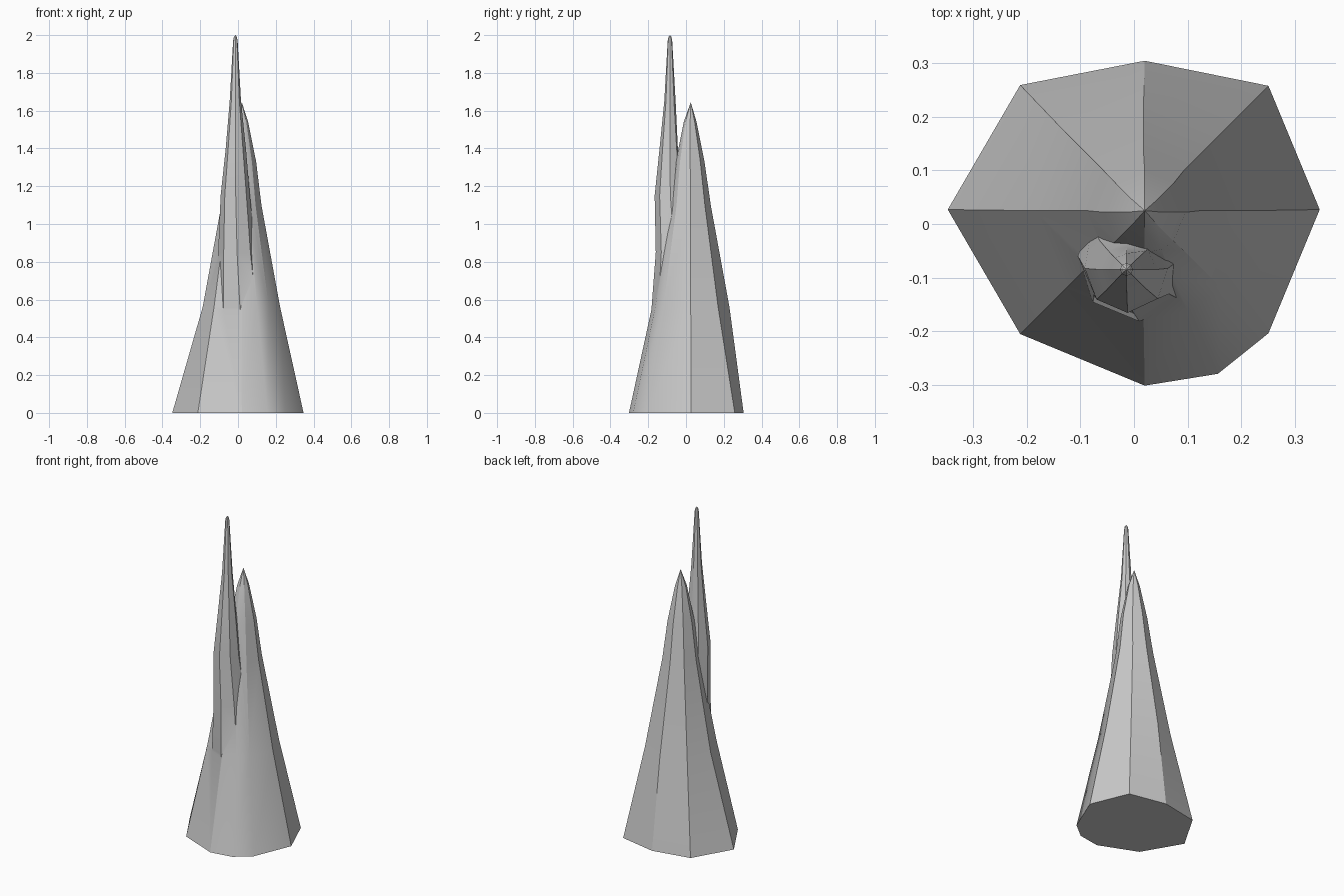
import bpy, math

if "Cube" in bpy.data.objects:
    bpy.data.objects.remove(bpy.data.objects["Cube"])

OCT = [0, 45, 90, 135, 180, 225, 270, 315]


def loft(name, rings, angles, tip):
    """Closed faceted spire: rings are (cx, cy, z, radius or list of radii)."""
    verts, faces, n = [], [], len(angles)
    for cx, cy, z, r in rings:
        radii = r if isinstance(r, list) else [r] * n
        for a, rad in zip(angles, radii):
            t = math.radians(a)
            verts.append((cx + rad * math.cos(t), cy + rad * math.sin(t), z))
    verts.append(tip)
    faces.append(list(range(n))[::-1])
    for k in range(len(rings) - 1):
        for i in range(n):
            j = (i + 1) % n
            faces.append((k * n + i, k * n + j, (k + 1) * n + j, (k + 1) * n + i))
    top = (len(rings) - 1) * n
    for i in range(n):
        faces.append((top + i, top + (i + 1) % n, len(verts) - 1))
    mesh = bpy.data.meshes.new(name)
    mesh.from_pydata(verts, [], faces)
    ob = bpy.data.objects.new(name, mesh)
    bpy.context.collection.objects.link(ob)
    return ob


# Broad cone with the lower peak
body = loft("rock_spire", [
    (0.02, 0.027, 0, [0.327, 0.327, 0.278, 0.329, 0.368, 0.329, 0.329, 0.336, 0.327]),
    (0.018, 0.025, 0.56, 0.205),
    (0.018, 0.025, 1.1, 0.106),
    (0.02, 0.022, 1.33, 0.076),
    (0.02, 0.022, 1.54, 0.034),
], [0, 45, 90, 135, 180, 225, 270, 294, 315], (0.02, 0.025, 1.645))

# Slender taller peak growing out of the front
peak = loft("tall_peak", [
    (0.02, -0.02, 0.3, 0.14),
    (0.01, -0.06, 0.56, 0.122),
    (-0.005, -0.06, 0.85, 0.1),
    (-0.012, -0.083, 1.15, [0.075, 0.078, 0.07, 0.075, 0.08, 0.082, 0.083, 0.08]),
    (-0.013, -0.085, 1.4, [0.055, 0.05, 0.042, 0.05, 0.052, 0.055, 0.055, 0.055]),
    (-0.014, -0.085, 1.65, 0.03),
    (-0.014, -0.085, 1.97, 0.012),
    (-0.014, -0.085, 1.99, 0.008),
], OCT, (-0.014, -0.085, 2.0))

# Merge both peaks into one rock
mod = body.modifiers.new("merge", 'BOOLEAN')
mod.operation, mod.solver, mod.object = 'UNION', 'EXACT', peak
bpy.ops.object.select_all(action='DESELECT')
body.select_set(True)
bpy.context.view_layer.objects.active = body
bpy.ops.object.modifier_apply(modifier=mod.name)
bpy.data.objects.remove(peak)
bpy.ops.object.shade_smooth_by_angle(angle=math.radians(30))
